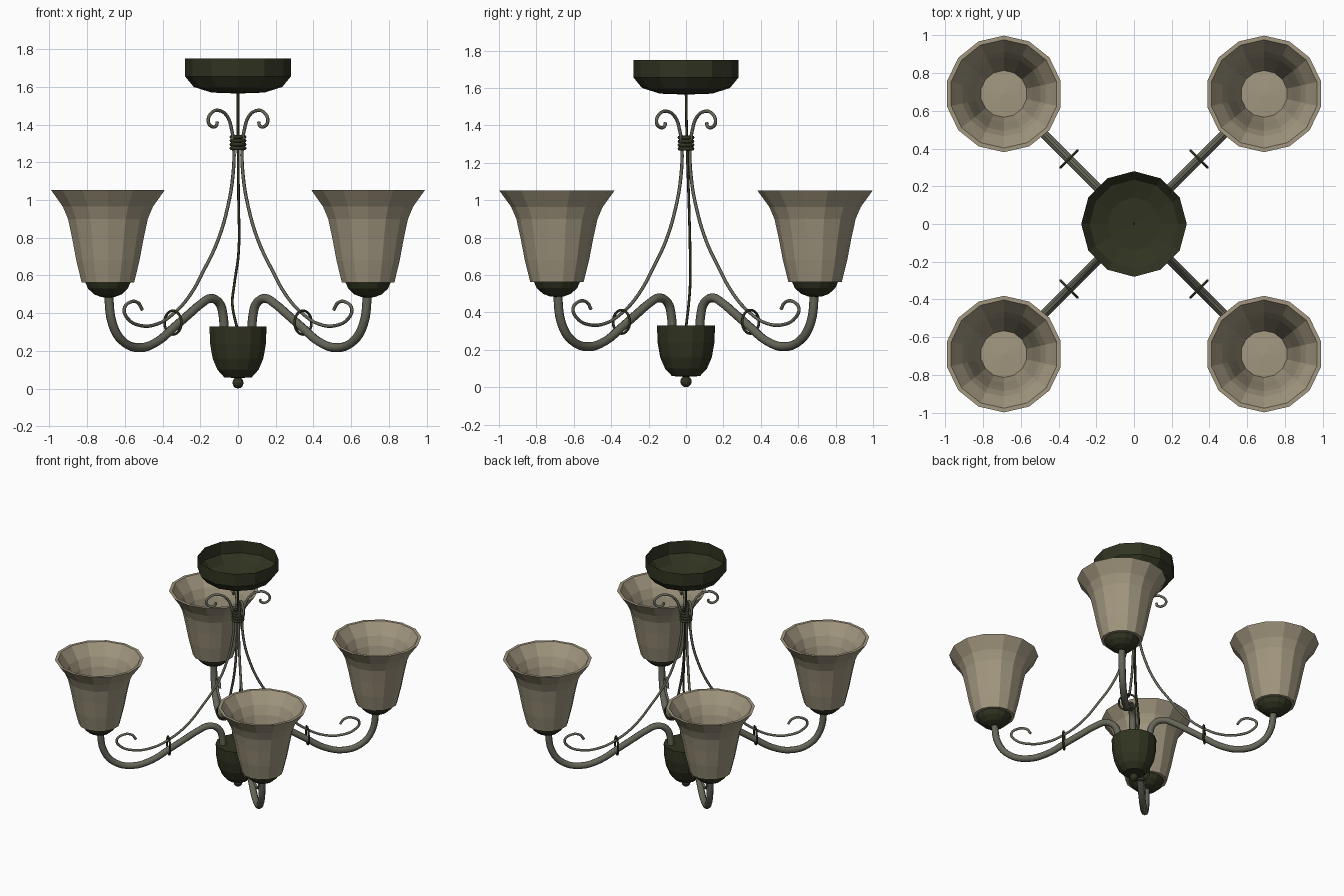
import bpy, bmesh, math
from mathutils import Vector

if "Cube" in bpy.data.objects:
    bpy.data.objects.remove(bpy.data.objects["Cube"])


def material(name, rgb):
    m = bpy.data.materials.new(name)
    m.diffuse_color = (*rgb, 1)
    m.use_nodes = True
    m.node_tree.nodes["Principled BSDF"].inputs["Base Color"].default_value = m.diffuse_color
    return m


DARK = material("dark_bronze", (0.03, 0.033, 0.015))
IRON = material("grey_iron", (0.13, 0.13, 0.10))
GLASS = material("cream_glass", (0.36, 0.31, 0.215))


def add_object(name, mesh, mat):
    mesh.materials.clear()
    mesh.materials.append(mat)
    ob = bpy.data.objects.new(name, mesh)
    bpy.context.collection.objects.link(ob)
    return ob


def lathe(name, profile, sides, mat, at=(0, 0)):
    """Flat-faced solid of revolution; profile is (radius, z), radius 0 closes it."""
    bm = bmesh.new()
    rings = []
    for r, z in profile:
        if r == 0:
            rings.append([bm.verts.new((at[0], at[1], z))] * sides)
            continue
        ring = []
        for i in range(sides):
            a = math.pi / 2 + math.tau * i / sides
            ring.append(bm.verts.new((at[0] + r * math.cos(a), at[1] + r * math.sin(a), z)))
        rings.append(ring)
    for lo, hi in zip(rings, rings[1:]):
        for i in range(sides):
            j = (i + 1) % sides
            corners = list(dict.fromkeys((lo[i], lo[j], hi[j], hi[i])))
            bm.faces.new(corners)
    bmesh.ops.recalc_face_normals(bm, faces=bm.faces)
    me = bpy.data.meshes.new(name)
    bm.to_mesh(me)
    bm.free()
    return add_object(name, me, mat)


def tube(name, points, radius, mat, closed=False, steps=6):
    """Smooth round rod through the points."""
    cu = bpy.data.curves.new(name + "_path", 'CURVE')
    cu.dimensions = '3D'
    cu.bevel_depth = radius
    cu.bevel_resolution = 2
    cu.use_fill_caps = True
    cu.resolution_u = steps
    sp = cu.splines.new('BEZIER')
    sp.bezier_points.add(len(points) - 1)
    for bp, p in zip(sp.bezier_points, points):
        bp.co = p
        bp.handle_left_type = bp.handle_right_type = 'AUTO'
    sp.use_cyclic_u = closed
    tmp = bpy.data.objects.new(name + "_path", cu)
    bpy.context.collection.objects.link(tmp)
    bpy.context.view_layer.update()
    me = bpy.data.meshes.new_from_object(tmp.evaluated_get(bpy.context.evaluated_depsgraph_get()))
    bpy.data.objects.remove(tmp)
    for p in me.polygons:
        p.use_smooth = True
    me.name = name
    return add_object(name, me, mat)


def ring(name, centre, radius, thick, u, v):
    c, u, v = Vector(centre), Vector(u).normalized(), Vector(v).normalized()
    pts = [c + radius * (math.cos(a) * u + math.sin(a) * v)
           for a in (math.tau * i / 8 for i in range(8))]
    tube(name, pts, thick, DARK, closed=True, steps=3)


# ceiling canopy, open on top
lathe("canopy", [(0.28, 1.75), (0.28, 1.655), (0.235, 1.60), (0.14, 1.57), (0, 1.565)], 12, DARK)

# hub bowl with ball finial
lathe("hub", [(0, 0.33), (0.155, 0.33), (0.152, 0.24), (0.138, 0.16),
              (0.112, 0.10), (0.075, 0.06), (0, 0.055)], 14, DARK)
lathe("finial", [(0, 0.06)] + [(0.031 * math.sin(a), 0.031 + 0.031 * math.cos(a))
      for a in (math.pi * k / 6 for k in range(1, 6))] + [(0, 0)], 10, DARK)

# loose hanging cord
tube("cord", [(0, 0, 1.58), (0, 0.005, 1.3), (0.003, 0.015, 1.0), (0.003, 0.022, 0.72),
              (-0.02, 0.022, 0.55), (-0.03, 0.015, 0.45), (-0.005, 0, 0.32)], 0.007, DARK)

# stacked collar rings that bind the scroll rods
for k in range(4):
    ring("collar_ring_%d" % (k + 1), (0, 0, 1.275 + 0.02 * k), 0.035, 0.010, (1, 0, 0), (0, 1, 0))

# side profiles of arm and scroll: (offset along both x and y, z)
ARM = [(0.075, 0.30), (0.078, 0.38), (0.10, 0.455), (0.145, 0.478), (0.195, 0.45), (0.265, 0.39),
       (0.345, 0.32), (0.43, 0.248), (0.525, 0.217), (0.61, 0.25), (0.665, 0.34), (0.688, 0.51)]
SCROLL = [(0.11, 1.415), (0.115, 1.395), (0.14, 1.39), (0.158, 1.42), (0.14, 1.463), (0.10, 1.475),
          (0.058, 1.445), (0.035, 1.38), (0.022, 1.28), (0.028, 1.12), (0.053, 0.97), (0.105, 0.79),
          (0.175, 0.64), (0.255, 0.495), (0.345, 0.395), (0.43, 0.342), (0.52, 0.335),
          (0.585, 0.372), (0.604, 0.42), (0.575, 0.457), (0.53, 0.455), (0.508, 0.418)]
C = 0.69

for i, (sx, sy) in enumerate([(1, 1), (-1, 1), (-1, -1), (1, -1)], 1):
    def place(path):
        return [(sx * d, sy * d, z) for d, z in path]
    tube("arm_%d" % i, place(ARM), 0.024, IRON, steps=4)
    tube("scroll_rod_%d" % i, place(SCROLL), 0.009, IRON, steps=4)
    ring("tie_ring_%d" % i, (sx * 0.345, sy * 0.345, 0.35), 0.063, 0.007, (-sy, sx, 0), (0, 0, 1))
    at = (sx * C, sy * C)
    # cup under the shade
    lathe("cup_%d" % i, [(0, 0.566), (0.124, 0.566), (0.108, 0.53), (0.075, 0.50),
                         (0.035, 0.485), (0, 0.483)], 14, DARK, at)
    # double-walled bell shade
    outer = [(0.143, 0.563), (0.172, 0.68), (0.195, 0.80), (0.217, 0.90),
             (0.245, 0.965), (0.285, 1.02), (0.309, 1.053)]
    inner = [(r - 0.019, z + 0.003) for r, z in reversed(outer[:-1])]
    lathe("shade_%d" % i, [(0, 0.563)] + outer + [(0.287, 1.053)] + inner + [(0, 0.566 + 0.006)],
          14, GLASS, at)
